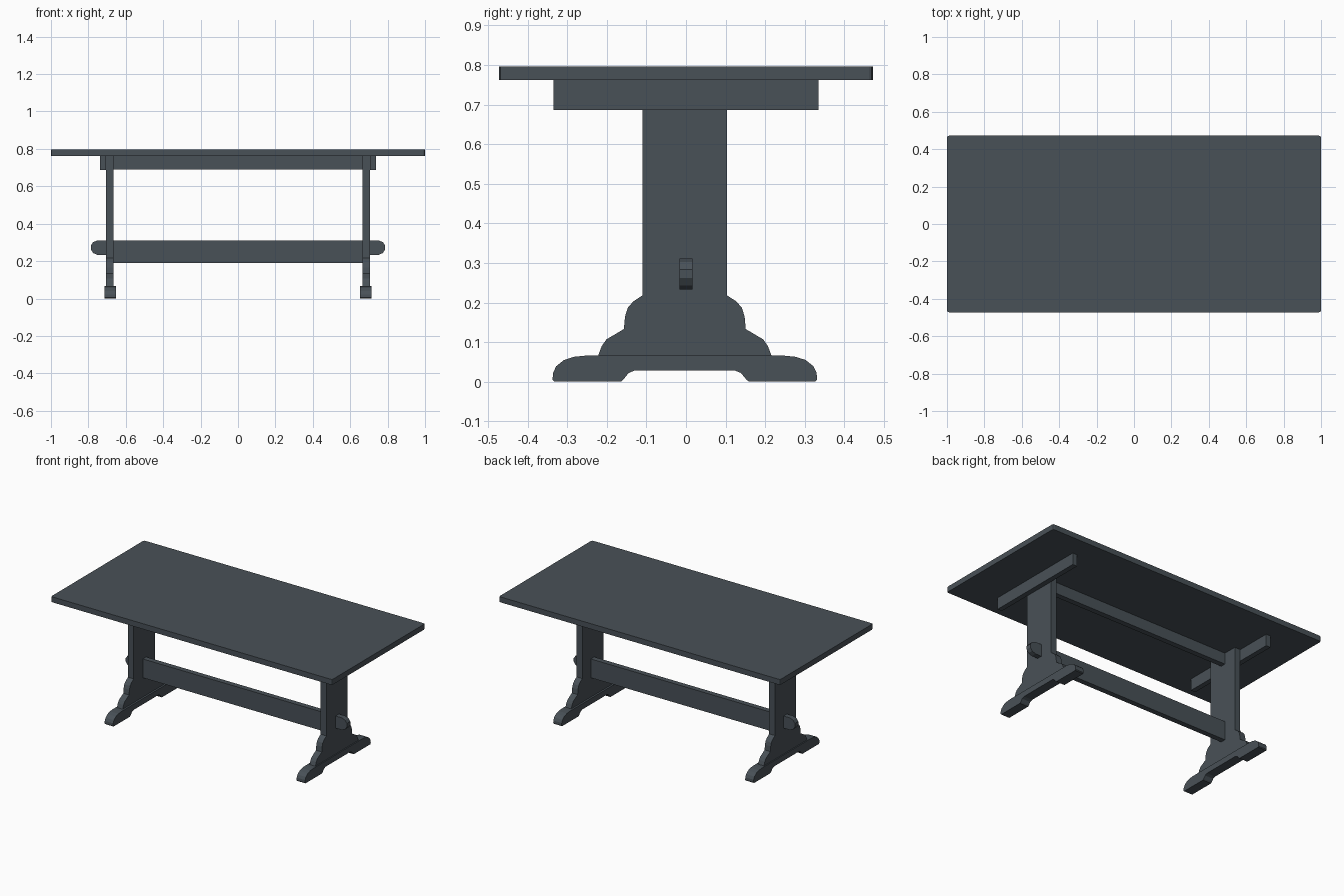
import bpy, bmesh

if "Cube" in bpy.data.objects:
    bpy.data.objects.remove(bpy.data.objects["Cube"])

wood = bpy.data.materials.new("dark slate wood")
wood.diffuse_color = (0.066, 0.082, 0.096, 1)
wood.use_nodes = True
wood.node_tree.nodes["Principled BSDF"].inputs["Base Color"].default_value = wood.diffuse_color


def finish(name, bm):
    bmesh.ops.recalc_face_normals(bm, faces=bm.faces)
    me = bpy.data.meshes.new(name)
    bm.to_mesh(me)
    bm.free()
    me.materials.append(wood)
    ob = bpy.data.objects.new(name, me)
    bpy.context.collection.objects.link(ob)
    return ob


def box(name, x, y, z, bevel=0):
    """Box from (min, max) ranges, optional bevel of its upright edges."""
    bm = bmesh.new()
    bmesh.ops.create_cube(bm, size=1)
    for v in bm.verts:
        v.co = [r[0] if c < 0 else r[1] for c, r in zip(v.co, (x, y, z))]
    if bevel:
        up = [e for e in bm.edges if abs(e.verts[0].co.z - e.verts[1].co.z) > 1e-4]
        bmesh.ops.bevel(bm, geom=up, offset=bevel, segments=2, profile=0.5, affect='EDGES')
    return finish(name, bm)


def plate(name, points, axis, lo, hi):
    """Extrude a flat (u, z) outline along x or y."""
    def co(u, z):
        return (lo, u, z) if axis == 'x' else (u, lo, z)
    bm = bmesh.new()
    f = bm.faces.new([bm.verts.new(co(u, z)) for u, z in points])
    r = bmesh.ops.extrude_face_region(bm, geom=[f])
    d = (hi - lo, 0, 0) if axis == 'x' else (0, hi - lo, 0)
    bmesh.ops.translate(bm, vec=d, verts=[g for g in r['geom'] if isinstance(g, bmesh.types.BMVert)])
    return finish(name, bm)


def mirrored(half, centre=0.0):
    return [(centre + u, z) for u, z in half] + [(centre - u, z) for u, z in reversed(half)]


# table top
box("table_top", (-1, 1), (-0.472, 0.472), (0.762, 0.797), 0.01)

# half outlines of the leg board and the foot
leg_half = [(0.107, 0.762), (0.107, 0.218), (0.13, 0.203), (0.144, 0.187), (0.151, 0.165),
            (0.154, 0.133), (0.198, 0.107), (0.21, 0.09), (0.219, 0.066)]
foot_half = [(0.25, 0.066), (0.28, 0.063), (0.305, 0.055), (0.325, 0.039), (0.333, 0.022),
             (0.334, 0.005), (0.329, 0), (0.162, 0), (0.155, 0.006), (0.142, 0.022), (0.125, 0.029)]

for side, s in (("left", -1), ("right", 1)):
    plate(side + "_leg_board", mirrored(leg_half, -0.003), 'x', s * 0.665, s * 0.706)
    plate(side + "_foot", mirrored(foot_half, -0.003), 'x', s * 0.653, s * 0.713)
    # cross batten on the outside of the leg
    box(side + "_batten", sorted((s * 0.706, s * 0.738)), (-0.335, 0.335), (0.687, 0.762))

# upper rail under the top
box("upper_rail", (-0.665, 0.665), (-0.017, 0.017), (0.69, 0.762))

# stretcher with rounded tenons through both legs
tenon = [(0.665, 0.311), (0.75, 0.311), (0.774, 0.302), (0.787, 0.284), (0.787, 0.262),
         (0.774, 0.243), (0.75, 0.233), (0.665, 0.233), (0.665, 0.19)]
plate("stretcher", mirrored(tenon), 'y', -0.017, 0.017)
